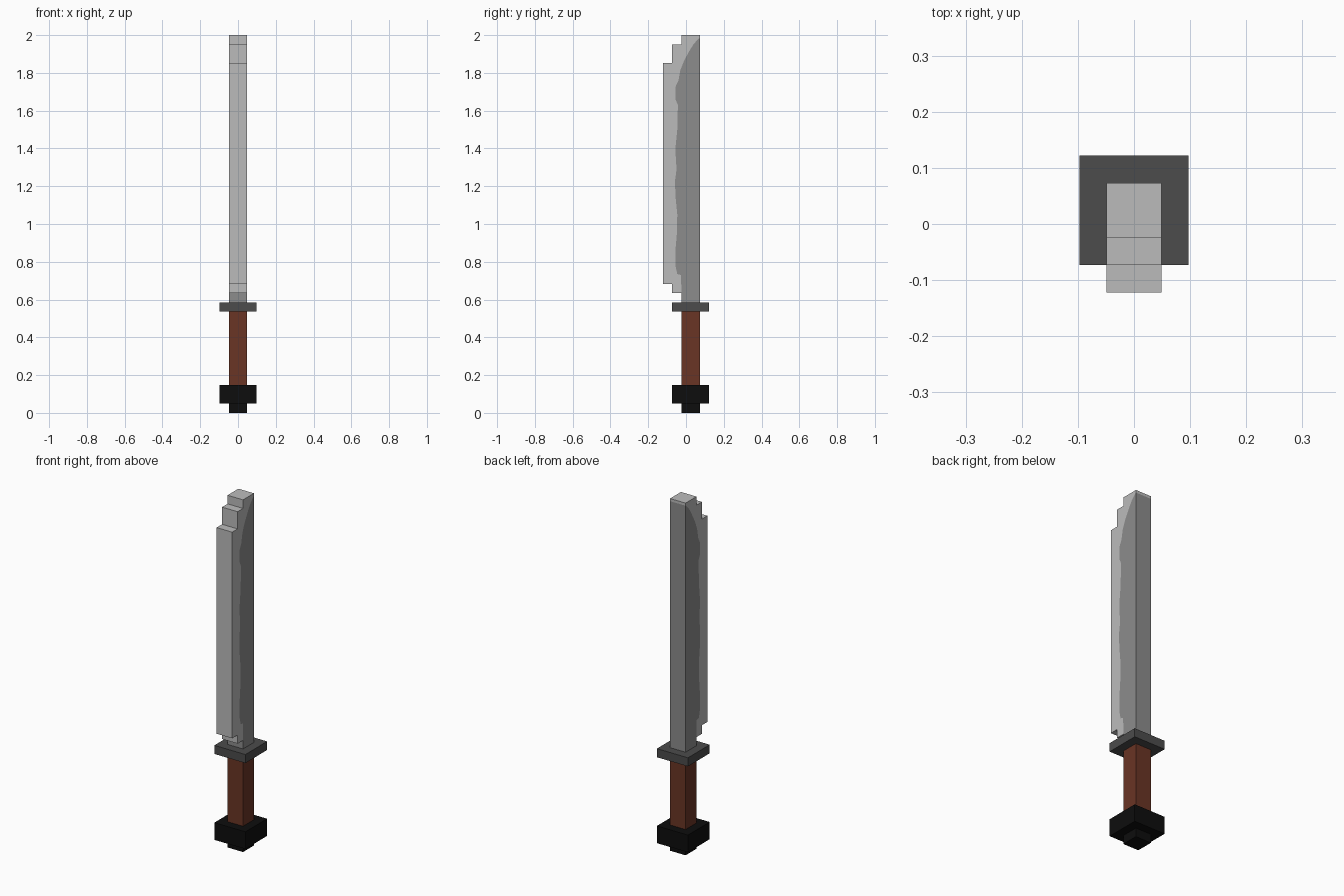
import bpy, bmesh

cube = bpy.data.objects.get("Cube")
if cube:
    bpy.data.objects.remove(cube, do_unlink=True)

U = 2 / 41            # grid unit: the whole knife is 41 units tall
HALF = U              # half thickness of blade and grip
SPINE, FRONT = 1.5 * U, -0.5 * U   # back and front of grip and tang


def material(name, rgb):
    m = bpy.data.materials.new(name)
    m.use_nodes = True
    m.diffuse_color = (*rgb, 1)
    m.node_tree.nodes["Principled BSDF"].inputs["Base Color"].default_value = (*rgb, 1)
    return m


edge_steel = material("light steel", (0.50, 0.50, 0.50))
body_steel = material("dark steel", (0.265, 0.265, 0.265))
guard_grey = material("guard grey", (0.072, 0.072, 0.072))
wood = material("brown wood", (0.142, 0.035, 0.018))
black = material("black", (0.004, 0.004, 0.004))


def add_object(name, bm, mats):
    bmesh.ops.recalc_face_normals(bm, faces=bm.faces[:])
    mesh = bpy.data.meshes.new(name)
    bm.to_mesh(mesh)
    bm.free()
    for m in mats:
        mesh.materials.append(m)
    obj = bpy.data.objects.new(name, mesh)
    bpy.context.collection.objects.link(obj)


def box(name, half_x, y0, y1, z0, z1, mat):
    bm = bmesh.new()
    bmesh.ops.create_cube(bm, size=1)
    for v in bm.verts:
        v.co = (v.co.x * 2 * half_x,
                (y0 + y1) / 2 + v.co.y * (y1 - y0),
                (z0 + z1) / 2 + v.co.z * (z1 - z0))
    add_object(name, bm, [mat])


# Pommel, grip and guard
box("pommel_cap", HALF, FRONT, SPINE, 0, U, black)
box("pommel", 2 * U, -1.5 * U, 2.5 * U, U, 3 * U, black)
box("grip", HALF, FRONT, SPINE, 3 * U, 11 * U, wood)
box("guard", 2 * U, -1.5 * U, 2.5 * U, 11 * U, 12 * U, guard_grey)

# Blade profile as (y, z): wavy grind line from the tip down to the heel
grind = [(SPINE, 1.985), (0.065, 1.98), (0.04, 1.952), (0.02, 1.92), (-0.01, 1.865),
         (-0.03, 1.815), (-0.04, 1.76), (-0.056, 1.725), (-0.056, 1.66),
         (-0.043, 1.63), (-0.046, 1.50), (-0.055, 1.41), (-0.055, 1.37),
         (-0.050, 1.29), (-0.058, 1.23), (-0.056, 1.15), (-0.046, 1.05),
         (-0.049, 0.94), (-0.056, 0.86), (-0.056, 0.78), (-0.046, 0.735),
         (-0.026, 0.73), (FRONT, 13 * U)]
# Stepped cutting edge from the heel up to the tip
steps = [(-1.5 * U, 13 * U), (-1.5 * U, 14 * U), (-2.5 * U, 14 * U), (-2.5 * U, 38 * U),
         (-1.5 * U, 38 * U), (-1.5 * U, 40 * U), (FRONT, 40 * U), (FRONT, 41 * U),
         (SPINE, 41 * U)]
# Tang end and spine
tang = [(FRONT, 12 * U), (SPINE, 12 * U)]

bm = bmesh.new()
sides = []
for x in (-HALF, HALF):
    g, s, t = ([bm.verts.new((x, y, z)) for y, z in pts] for pts in (grind, steps, tang))
    bm.faces.new(g + s).material_index = 0
    bm.faces.new(g + t).material_index = 1
    sides.append(([g[-1]] + s + [g[0]], [g[-1]] + t + [g[0]]))
# Rim walls take the colour of the part they border
for index, (left, right) in enumerate(zip(*sides)):
    for i in range(len(left) - 1):
        wall = bm.faces.new((left[i], left[i + 1], right[i + 1], right[i]))
        wall.material_index = index
add_object("blade", bm, [edge_steel, body_steel])
